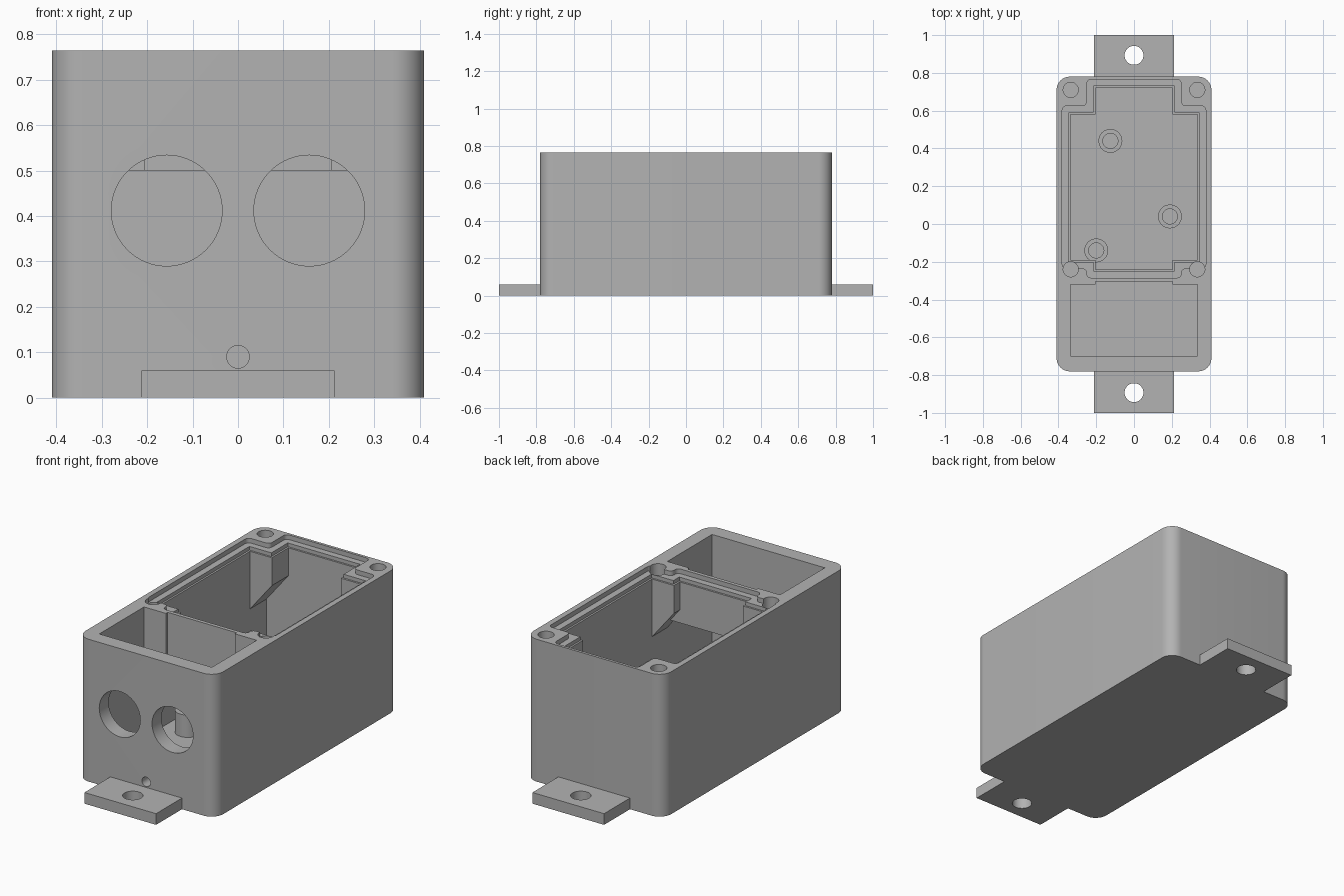
import bpy, bmesh, math
from mathutils import Matrix, Vector

cube = bpy.data.objects.get("Cube")
if cube:
    bpy.data.objects.remove(cube, do_unlink=True)

GREY = (0.45, 0.45, 0.45, 1)
mat = bpy.data.materials.new("plain grey")
mat.use_nodes = True
mat.diffuse_color = GREY
mat.node_tree.nodes["Principled BSDF"].inputs["Base Color"].default_value = GREY

TOP, FLOOR, W = 0.765, 0.06, 0.335
ABOVE = TOP + 0.1
ALONG_Y = Matrix(((1, 0, 0, 0), (0, 0, 1, 0), (0, 1, 0, 0), (0, 0, 0, 1)))


def prism(name, pts, lo, hi, axis="Z"):
    """Extrude an outline along z, or an x-z outline along y."""
    bm = bmesh.new()
    face = bm.faces.new([bm.verts.new((a, b, lo)) for a, b in pts])
    ext = bmesh.ops.extrude_face_region(bm, geom=[face])
    verts = [v for v in ext["geom"] if isinstance(v, bmesh.types.BMVert)]
    bmesh.ops.translate(bm, verts=verts, vec=(0, 0, hi - lo))
    if axis == "Y":
        bm.transform(ALONG_Y)
    bmesh.ops.recalc_face_normals(bm, faces=bm.faces)
    mesh = bpy.data.meshes.new(name)
    bm.to_mesh(mesh)
    bm.free()
    mesh.materials.append(mat)
    obj = bpy.data.objects.new(name, mesh)
    bpy.context.collection.objects.link(obj)
    return obj


def circle(x, y, r, n=40):
    return [(x + r * math.cos(2 * math.pi * i / n), y + r * math.sin(2 * math.pi * i / n))
            for i in range(n)]


def rect(x, y0, y1):
    return [(-x, y0), (x, y0), (x, y1), (-x, y1)]


def rounded(pts, r, n=8):
    """Round every corner of a right-angled outline."""
    out = []
    for i, p in enumerate(pts):
        p = Vector(p)
        a = (Vector(pts[i - 1]) - p).normalized() * r
        b = (Vector(pts[(i + 1) % len(pts)]) - p).normalized() * r
        for k in range(n + 1):
            t = k / n * math.pi / 2
            out.append(tuple(p + a * (1 - math.sin(t)) + b * (1 - math.cos(t))))
    return out


def cross(d):
    """Stepped outline of the main opening, grown by d."""
    half = [(0.205 + d, -0.24 - d), (0.205 + d, -0.19 - d), (W + d, -0.19 - d),
            (W + d, 0.58 + d), (0.205 + d, 0.58 + d), (0.205 + d, 0.72 + d)]
    return half + [(-x, y) for x, y in reversed(half)]


def activate(obj):
    bpy.ops.object.select_all(action="DESELECT")
    bpy.context.view_layer.objects.active = obj
    obj.select_set(True)


def cut(obj, *args):
    tool = prism("cutter", *args)
    tool.hide_render = True
    activate(obj)
    mod = obj.modifiers.new("cut", "BOOLEAN")
    mod.operation, mod.solver, mod.object = "DIFFERENCE", "EXACT", tool
    bpy.ops.object.modifier_apply(modifier=mod.name)
    bpy.data.objects.remove(tool, do_unlink=True)


def smooth(obj):
    activate(obj)
    bpy.ops.object.shade_smooth_by_angle(angle=math.radians(30))


# Enclosure body
body = prism("enclosure_body", rounded(rect(0.41, -0.78, 0.78), 0.07, 12), 0, TOP)

# Inner space, with sloped undersides left below the screw bosses
def boss_section(z_top):
    x = 0.205 + (0.57 - z_top) * 0.13 / 0.16
    half = [(W, FLOOR), (W, 0.41), (x, z_top)]
    return half + [(-a, z) for a, z in reversed(half)]

cut(body, boss_section(0.50), -0.70, 0.72, "Y")
cut(body, boss_section(0.57), -0.24, 0.72, "Y")

# Main opening with its stepped seal ledge
cut(body, rect(W, -0.19, 0.58), FLOOR, ABOVE)
cut(body, rect(0.205, -0.24, 0.72), 0.45, ABOVE)
cut(body, cross(0.01), TOP - 0.045, ABOVE)
cut(body, rounded(cross(0.045), 0.022, 5), TOP - 0.025, ABOVE)

# Wiring compartment opening at the front
cut(body, rect(W, -0.70, -0.32), FLOOR, ABOVE)
cut(body, rect(0.205, -0.50, -0.305), 0.3, ABOVE)

# Lid screw holes
for x in (-W, W):
    for y in (-0.24, 0.71):
        cut(body, circle(x, y, 0.04), TOP - 0.15, ABOVE)

# Cable entries and drain hole in the front wall
for x in (-0.157, 0.157):
    cut(body, circle(x, 0.412, 0.122, 64), -0.9, -0.65, "Y")
cut(body, circle(0, 0.09, 0.025, 24), -0.9, -0.65, "Y")
smooth(body)

# Mounting tabs
for name, s in (("front_tab", -1), ("back_tab", 1)):
    tab = prism(name, rect(0.213, *sorted((s * 0.78, s))), 0, 0.06)
    cut(tab, circle(0, s * 0.893, 0.05), -0.1, 0.2)
    smooth(tab)

# Board standoffs
for i, (x, y) in enumerate(((-0.125, 0.44), (0.19, 0.04), (-0.2, -0.14))):
    post = prism(f"standoff_{i + 1}", circle(x, y, 0.063), FLOOR, 0.18)
    cut(post, circle(x, y, 0.04), FLOOR + 0.01, 0.3)
    smooth(post)
